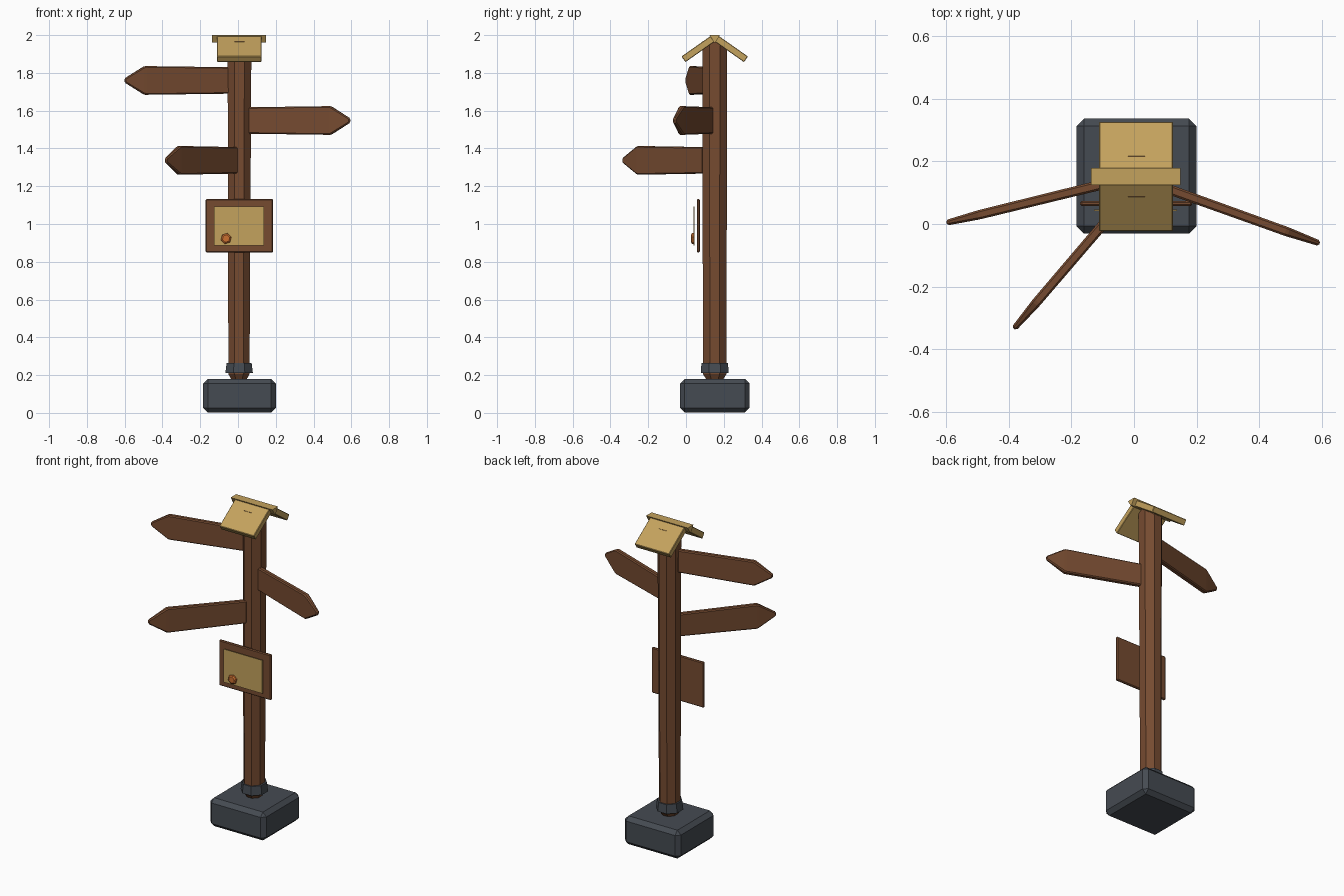
import bpy, bmesh, math
from mathutils import Vector

if "Cube" in bpy.data.objects:
    bpy.data.objects.remove(bpy.data.objects["Cube"])


def material(name, rgb):
    m = bpy.data.materials.new(name)
    m.diffuse_color = (*rgb, 1)
    m.use_nodes = True
    m.node_tree.nodes["Principled BSDF"].inputs["Base Color"].default_value = m.diffuse_color
    return m


WOOD = material("wood", (0.18, 0.07, 0.03))
STRAW = material("straw", (0.55, 0.36, 0.11))
STONE = material("stone", (0.06, 0.07, 0.085))
WAX = material("wax", (0.6, 0.16, 0.03))
CX, CY = 0.008, 0.152  # post axis


def loft(name, rings, mat, bevel=0):
    """Skin a list of equal-length point rings and cap both ends."""
    bm = bmesh.new()
    loops = [[bm.verts.new(p) for p in r] for r in rings]
    n = len(loops[0])
    for a, b in zip(loops, loops[1:]):
        for i in range(n):
            j = (i + 1) % n
            bm.faces.new((a[i], a[j], b[j], b[i]))
    bm.faces.new(loops[0][::-1])
    bm.faces.new(loops[-1])
    bmesh.ops.recalc_face_normals(bm, faces=bm.faces)
    if bevel:
        bmesh.ops.bevel(bm, geom=bm.edges[:], offset=bevel, segments=1,
                        affect='EDGES', clamp_overlap=True)
    me = bpy.data.meshes.new(name)
    bm.to_mesh(me)
    bm.free()
    me.materials.append(mat)
    ob = bpy.data.objects.new(name, me)
    bpy.context.collection.objects.link(ob)
    return ob


def box(name, x, y, z, mat, bevel=0):
    rings = [[(x[0], y[0], h), (x[1], y[0], h), (x[1], y[1], h), (x[0], y[1], h)] for h in z]
    return loft(name, rings, mat, bevel)


def octagon(cx, z, rx, ry):
    """Eight-sided ring with flats facing the axes; rx, ry are flat distances."""
    k = 1 / math.cos(math.pi / 8)
    angles = [math.pi * (2 * i + 1) / 8 for i in range(8)]
    return [(cx + rx * k * math.cos(a), CY + ry * k * math.sin(a), z) for a in angles]


def prism_x(name, x, profile, mat, bevel=0):
    """Extrude a (y, z) profile along x."""
    return loft(name, [[(h, y, z) for y, z in profile] for h in x], mat, bevel)


# Stone base, post and collar
box("stone_base", (-0.184, 0.2), (-0.031, 0.337), (0.003, 0.179), STONE, 0.024)
loft("post", [octagon(0.005, 0.18, 0.042, 0.046), octagon(0.005, 0.205, 0.056, 0.062),
              octagon(CX, 1.965, 0.063, 0.066)], WOOD)
loft("post_collar", [octagon(0.006, 0.21, 0.073, 0.074),
                     octagon(0.006, 0.265, 0.066, 0.07)], STONE)


# Pointed direction signs
def sign(name, root, tip, z):
    root, tip = Vector((*root, z)), Vector((*tip, z))
    d = tip - root
    side = Vector((-d.y, d.x, 0)).normalized()
    up = Vector((0, 0, 1))
    rings = []
    for t, half_h, half_t in ((0, 0.070, 0.016), (0.81, 0.076, 0.015), (1.0, 0.011, 0.009)):
        p = root + d * t
        rings.append([p + side * half_t * a + up * half_h * b
                      for a, b in ((-1, -1), (1, -1), (1, 1), (-1, 1))])
    loft(name, rings, WOOD, 0.006)


sign("sign_upper", (-0.045, 0.140), (-0.6, 0.004), 1.760)
sign("sign_middle", (0.05, 0.133), (0.594, -0.062), 1.548)
sign("sign_lower", (-0.012, 0.100), (-0.384, -0.335), 1.337)

# Notice board with paper and wax seal
box("notice_board", (-0.172, 0.186), (0.057, 0.074), (0.85, 1.132), WOOD, 0.005)
box("notice_paper", (-0.128, 0.138), (0.041, 0.046), (0.887, 1.093), STRAW)
seal = [[(-0.063 + r * math.cos(a), y, 0.923 + r * math.sin(a))
         for a in [math.pi * i / 3 + 0.3 for i in range(6)]]
        for y, r in ((0.043, 0.029), (0.032, 0.029), (0.026, 0.02))]
loft("wax_seal", seal, WAX)

# Small gabled roof: two sloping planks and a ridge wedge
plank = [(-0.176, 1.887), (-0.022, 1.995), (-0.001, 1.965), (-0.155, 1.857)]
for name, s in (("roof_plank_front", 1), ("roof_plank_back", -1)):
    prism_x(name, (-0.112, 0.125), [(CY + s * y, z) for y, z in plank], STRAW, 0.003)
prism_x("roof_ridge", (-0.138, 0.149),
        [(CY - 0.027, 2.0), (CY + 0.027, 2.0), (CY + 0.004, 1.961), (CY - 0.004, 1.961)], STRAW)
